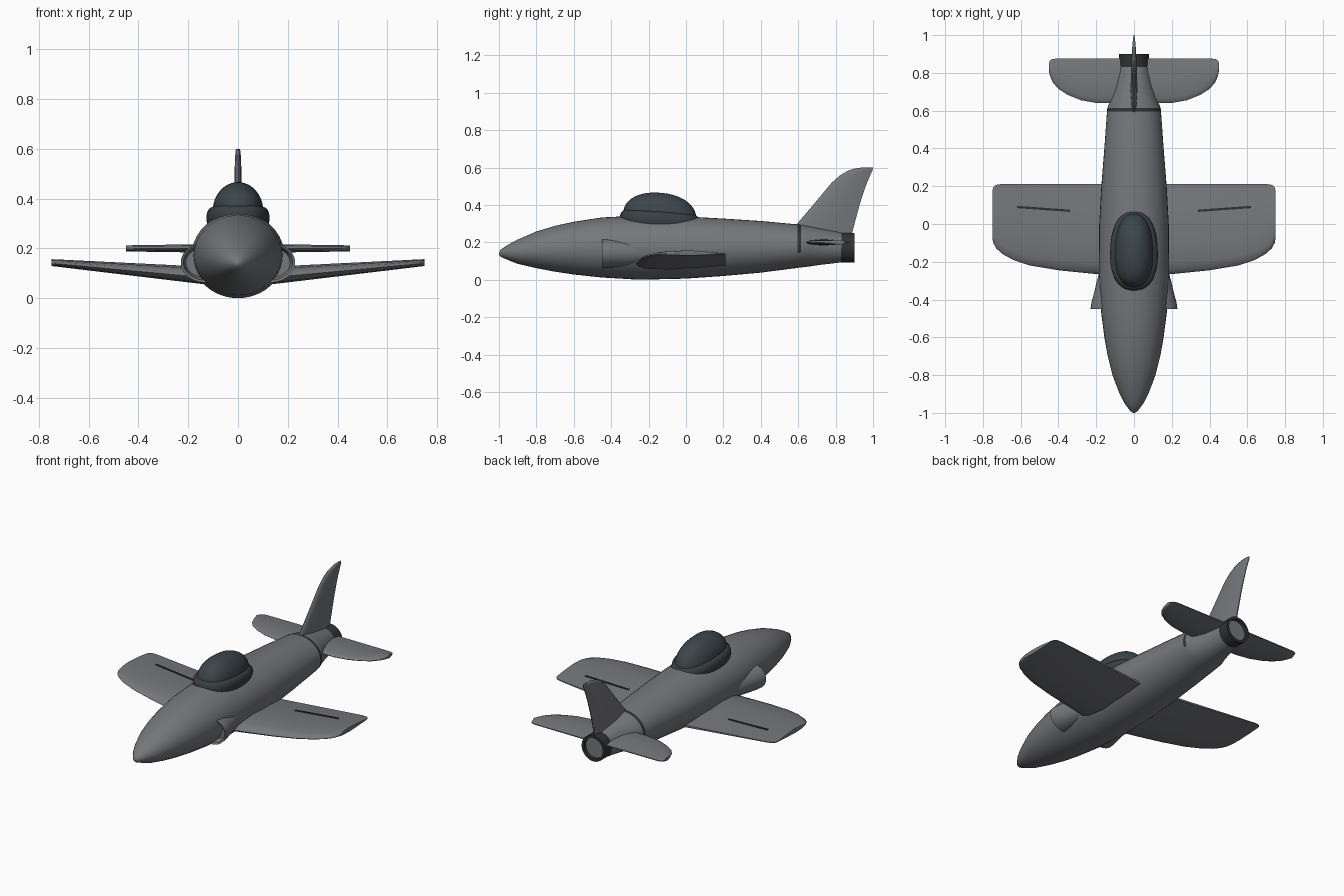
import bpy, bmesh, math

cube = bpy.data.objects.get("Cube")
if cube:
    bpy.data.objects.remove(cube, do_unlink=True)


def material(name, r, g, b):
    m = bpy.data.materials.new(name)
    m.use_nodes = True
    m.diffuse_color = (r, g, b, 1)
    bsdf = next(n for n in m.node_tree.nodes if n.type == 'BSDF_PRINCIPLED')
    bsdf.inputs["Base Color"].default_value = (r, g, b, 1)
    return m


GREY = material("airframe grey", 0.18, 0.185, 0.20)
DARK = material("dark trim", 0.03, 0.032, 0.035)
FRAME = material("canopy frame", 0.042, 0.052, 0.056)
GLASS = material("tinted glass", 0.045, 0.06, 0.07)
parts = []


def loft(name, rings, mats, mirror=False, paint=None):
    """Skin a list of equal-sized point rings and cap both ends."""
    bm = bmesh.new()
    loops = [[bm.verts.new(p) for p in ring] for ring in rings]
    n = len(loops[0])
    for a, b in zip(loops, loops[1:]):
        for i in range(n):
            j = (i + 1) % n
            bm.faces.new((a[i], a[j], b[j], b[i]))
    bm.faces.new(loops[0])
    bm.faces.new(loops[-1])
    bmesh.ops.recalc_face_normals(bm, faces=bm.faces[:])
    if paint:
        for f in bm.faces:
            f.material_index = paint(f.calc_center_median())
    mesh = bpy.data.meshes.new(name)
    bm.to_mesh(mesh)
    bm.free()
    for m in mats:
        mesh.materials.append(m)
    obj = bpy.data.objects.new(name, mesh)
    bpy.context.collection.objects.link(obj)
    if mirror:
        obj.modifiers.new("Mirror", 'MIRROR')
    parts.append(obj)
    return obj


def oval(x, y, z, rx, rz, n=40):
    """Upright ellipse across the length of the aircraft."""
    turn = [2 * math.pi * i / n for i in range(n)]
    return [(x + rx * math.cos(t), y, z + rz * math.sin(t)) for t in turn]


# Fuselage: station, half width, bottom, top
body = [(-1, .004, .136, .144), (-.99, .02, .122, .162), (-.95, .05, .105, .188),
        (-.9, .076, .085, .215), (-.8, .114, .062, .258), (-.7, .139, .043, .288),
        (-.6, .157, .028, .31), (-.45, .176, .012, .333), (-.25, .186, 0, .343),
        (0, .184, .006, .338), (.2, .173, .02, .327), (.4, .157, .038, .314),
        (.595, .143, .063, .296), (.615, .141, .066, .294), (.66, .122, .071, .286),
        (.72, .104, .08, .274), (.8, .084, .089, .258), (.86, .074, .097, .245)]
loft("fuselage", [oval(0, y, (a + b) / 2, w, (b - a) / 2) for y, w, a, b in body],
     [GREY, DARK], paint=lambda c: int(.595 < c.y < .615 and c.z > .14))

# Exhaust: dark tube with a recessed end plate
loft("exhaust_ring", [oval(0, y, .172, r, r) for y, r in
                      ((.83, .06), (.83, .079), (.9, .079), (.9, .064), (.875, .062))], [DARK])
loft("exhaust_plate", [oval(0, y, .172, .063, .063) for y in (.876, .882)], [GREY])

# Aerofoil outlines as chord and thickness fractions
CAMBERED = [(0, 0), (.03, .28), (.12, .48), (.35, .6), (.7, .4), (1, .08),
            (1, -.08), (.7, -.25), (.35, -.38), (.1, -.3), (.02, -.15)]
half = [(.03, .17), (.12, .34), (.4, .5), (.75, .32)]
SYMMETRIC = [(0, 0)] + half + [(1, .08), (1, -.08)] + [(c, -h) for c, h in half[::-1]]


def section(outline, lead, trail, thick):
    return [(lead + c * (trail - lead), h * thick) for c, h in outline]


def wing_height(x):
    return .08 + .06 * (x - .1) / .65


def wing_thickness(x):
    return .075 - .047 * (x - .1) / .65


# Main wings: span, leading edge, trailing edge
wing = [(.1, -.27, .212), (.2, -.265, .212), (.4, -.245, .212), (.55, -.22, .212),
        (.64, -.19, .212), (.7, -.157, .212), (.73, -.128, .207), (.745, -.1, .195),
        (.75, -.075, .175)]
loft("wings", [[(x, y, wing_height(x) + h)
                for y, h in section(CAMBERED, lead, trail, wing_thickness(x))]
               for x, lead, trail in wing], [GREY], mirror=True)

# Dark slots on the upper wing
slot = []
for x, y in ((.34, .07), (.62, .09)):
    z = wing_height(x) + .4 * wing_thickness(x)
    slot.append([(x, y + dy, z + dz) for dy, dz in
                 ((-.006, -.004), (.006, -.004), (.006, .004), (-.006, .004))])
loft("wing_slots", slot, [DARK], mirror=True)

# Tailplanes
tail = [(.03, .64, .876), (.2, .641, .876), (.28, .655, .876), (.35, .683, .876),
        (.4, .715, .876), (.43, .75, .874), (.445, .785, .866), (.45, .81, .852)]
loft("tailplanes", [[(x, y, .2 + h) for y, h in section(SYMMETRIC, lead, trail, .038 - .03 * x)]
                    for x, lead, trail in tail], [GREY], mirror=True)

# Upright fin: height, leading edge, trailing edge, thickness
fin = [(.2, .55, .875, .036), (.295, .59, .9, .036), (.4, .68, .928, .033),
       (.46, .73, .947, .03), (.52, .78, .968, .027), (.56, .826, .986, .024),
       (.585, .87, .997, .021), (.597, .915, 1, .017), (.6, .945, .998, .012)]
loft("fin", [[(h, y, z) for y, h in section(SYMMETRIC, lead, trail, t)]
             for z, lead, trail, t in fin], [GREY])

# Side intakes: hollow mouth, then a bulge fading into the body
scoop = [(-.4, .08, .06), (-.445, .09, .071), (-.45, .1, .08), (-.42, .096, .079),
         (-.37, .083, .075), (-.3, .066, .067), (-.24, .05, .056), (-.18, .025, .03)]
loft("intakes", [oval(.13, y, .143, rx, rz) for y, rx, rz in scoop], [GREY], mirror=True)


def canopy_ring(width, length, z, power=2.3, n=40):
    """Rounded outline, tapered and tilted down towards the back."""
    ring = []
    for i in range(n):
        t = 2 * math.pi * i / n
        c, s = math.cos(t), math.sin(t)
        x = width * math.copysign(abs(c) ** (2 / power), c)
        y = length * math.copysign(abs(s) ** (2 / power), s)
        ring.append((x * (1 - .3 * y), y - .14, z - .07 * y))
    return ring


# Canopy frame and glass dome
loft("canopy_frame", [canopy_ring(.126 * k, .212 * k, z) for k, z in
                      ((.95, .28), (1, .31), (1, .33), (.97, .347), (.9, .359), (.78, .364))],
     [FRAME])
dome = []
for i in range(12):
    a = math.radians(88) * i / 11
    k = math.cos(a)
    ring = canopy_ring(.102 * k, .195 * k ** .9, .345 + .12 * math.sin(a))
    dome.append(ring)
loft("canopy_glass", dome, [GLASS])

# Smooth shading with sharp creases kept
bpy.ops.object.select_all(action='DESELECT')
for obj in parts:
    obj.select_set(True)
bpy.context.view_layer.objects.active = parts[0]
bpy.ops.object.shade_smooth_by_angle(angle=math.radians(45))
